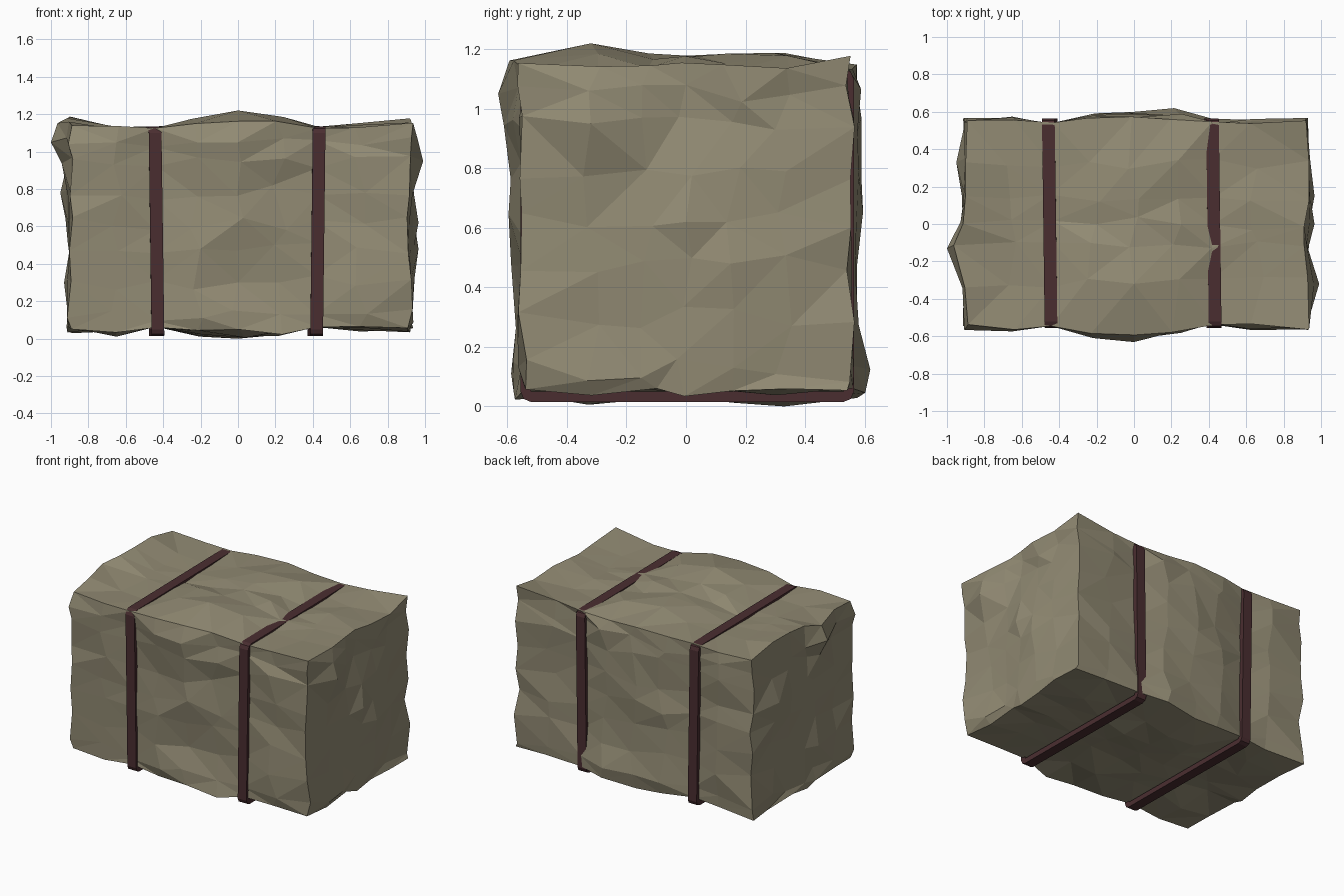
import bpy, bmesh, math, random
from mathutils import Vector

random.seed(4)
cube = bpy.data.objects.get("Cube")
if cube:
    bpy.data.objects.remove(cube, do_unlink=True)


def make_material(name, color):
    mat = bpy.data.materials.new(name)
    mat.use_nodes = True
    mat.diffuse_color = color
    bsdf = mat.node_tree.nodes["Principled BSDF"]
    bsdf.inputs["Base Color"].default_value = color
    bsdf.inputs["Roughness"].default_value = 0.9
    return mat


def make_object(name, bm, mat):
    bmesh.ops.recalc_face_normals(bm, faces=bm.faces[:])
    mesh = bpy.data.meshes.new(name)
    bm.to_mesh(mesh)
    bm.free()
    mesh.materials.append(mat)
    obj = bpy.data.objects.new(name, mesh)
    bpy.context.collection.objects.link(obj)


khaki = make_material("khaki cloth", (0.29, 0.26, 0.175, 1))
maroon = make_material("dark maroon leather", (0.068, 0.027, 0.03, 1))

LOW, HIGH = Vector((-0.9, -0.55, 0.05)), Vector((0.92, 0.55, 1.14))


def girth(x):
    """Outward swell of the bundle along its length, pinched at the straps."""
    stops = [(0, 0.03), (0.22, 0.022), (0.43, -0.02), (0.66, 0.0), (1, 0.008)]
    x = abs(x)
    for (a, ga), (b, gb) in zip(stops, stops[1:]):
        if x <= b:
            return ga + (gb - ga) * (x - a) / (b - a)


# Bumps and dents on each side: axis, side, push, reach, then places (x, y, z)
BUMPS = [
    # left end: raised plateau with one sharp tip
    (0, 1, 0.07, 0.14, [(0.92, -0.32, 0.95)]),
    (0, 1, 0.045, 0.16, [(0.92, 0, 0.62), (0.92, 0.15, 0.48)]),
    # right end: tip near the top and a softer bulge
    (0, -1, 0.1, 0.12, [(-0.9, -0.13, 1.05)]),
    (0, -1, 0.05, 0.16, [(-0.9, 0.33, 0.78)]),
    (0, -1, 0.03, 0.15, [(-0.9, -0.13, 0.3)]),
    # front: overhanging upper fold, crease and lower bulge
    (1, -1, 0.05, 0.13, [(0, -0.55, 1.05)]),
    (1, -1, 0.035, 0.12, [(-0.22, -0.55, 1.05)]),
    (1, -1, 0.025, 0.12, [(-0.65, -0.55, 1.05)]),
    (1, -1, -0.04, 0.11, [(0, -0.55, 0.3), (0.22, -0.55, 0.3)]),
    # back: lower bulge
    (1, 1, 0.06, 0.14, [(0.3, 0.55, 0.12)]),
    (1, 1, 0.025, 0.16, [(-0.1, 0.55, 0.12), (-0.65, 0.55, 0.95)]),
    # top: ridge in the middle, hump at the right end, ruck through one strap
    (2, 1, 0.05, 0.18, [(0, -0.32, 1.14)]),
    (2, 1, 0.045, 0.17, [(-0.9, 0.33, 1.14), (-0.9, 0.1, 1.14)]),
    (2, 1, 0.025, 0.07, [(0.42, -0.08, 1.14)]),
    (2, 1, 0.035, 0.1, [(0.92, 0.55, 1.14)]),
    # underside: sagging folds
    (2, -1, 0.04, 0.14, [(-0.65, -0.32, 0.05)]),
    (2, -1, 0.02, 0.15, [(0, 0.33, 0.05)]),
]

# Crumpled bundle: a sliced box with its points pushed about
bm = bmesh.new()
bmesh.ops.create_cube(bm, size=1)
for v in bm.verts:
    v.co = Vector([b if c > 0 else a for c, a, b in zip(v.co, LOW, HIGH)])
CUTS = [(-0.65, -0.44, -0.22, 0, 0.22, 0.42, 0.66),
        (-0.32, -0.13, 0, 0.15, 0.33),
        (0.12, 0.3, 0.48, 0.62, 0.78, 0.95, 1.05)]
for axis, places in enumerate(CUTS):
    normal = Vector([float(i == axis) for i in range(3)])
    for c in places:
        bmesh.ops.bisect_plane(bm, geom=bm.verts[:] + bm.edges[:] + bm.faces[:],
                               plane_co=normal * c, plane_no=normal)

for v in bm.verts:
    p = v.co.copy()
    strapped = abs(abs(p.x) - 0.43) < 0.05
    side = [int(abs(p[i] - HIGH[i]) < 1e-4) - int(abs(p[i] - LOW[i]) < 1e-4)
            for i in range(3)]
    hem = sum(map(abs, side)) > 1
    push = Vector((0, 0, 0))
    calm = 1.0
    for axis, sign, amount, reach, places in BUMPS:
        if side[axis] == sign:
            near = max(math.exp(-((p - Vector(q)).length / reach) ** 2)
                       for q in places)
            push[axis] += sign * amount * near
            calm = min(calm, 1 - near)
    for i in range(3):
        if side[i]:
            swell = girth(p.x) * (0.5 if hem else 1) if i else 0
            crumple = 0.006 if strapped else 0.018
            push[i] += side[i] * (swell + calm * random.uniform(-crumple, crumple))
        else:
            slip = 0.01 if strapped and i == 0 else 0.04
            push[i] += calm * random.uniform(-slip, slip)
    v.co = p + push
bmesh.ops.triangulate(bm, faces=bm.faces[:], quad_method='BEAUTY')
make_object("cloth_bundle", bm, khaki)


def strap(name, x, tilt):
    """A flat band running round the bundle with rounded corners."""
    bm = bmesh.new()
    rings = []
    for dx, radius in ((-0.034, 0), (-0.034, 0.035), (0.034, 0.035), (0.034, 0)):
        ring = []
        for k in range(4):
            sy = 1 if k in (0, 3) else -1
            sz = 1 if k < 2 else -1
            for step in range(3):
                a = math.pi / 2 * (k + step / 2)
                y = sy * 0.525 + math.cos(a) * radius
                z = sz * 0.525 + math.sin(a) * radius
                ring.append(bm.verts.new((x + dx + tilt * z - 0.013 * y,
                                          y + 0.004, z + 0.575)))
        rings.append(ring)
    n = len(rings[0])
    for r, ring in enumerate(rings):
        after = rings[(r + 1) % len(rings)]
        for j in range(n):
            bm.faces.new((ring[j], ring[(j + 1) % n],
                          after[(j + 1) % n], after[j]))
    bmesh.ops.remove_doubles(bm, verts=bm.verts[:], dist=1e-5)
    make_object(name, bm, maroon)


strap("right_strap", -0.443, -0.014)
strap("left_strap", 0.42, 0.012)
